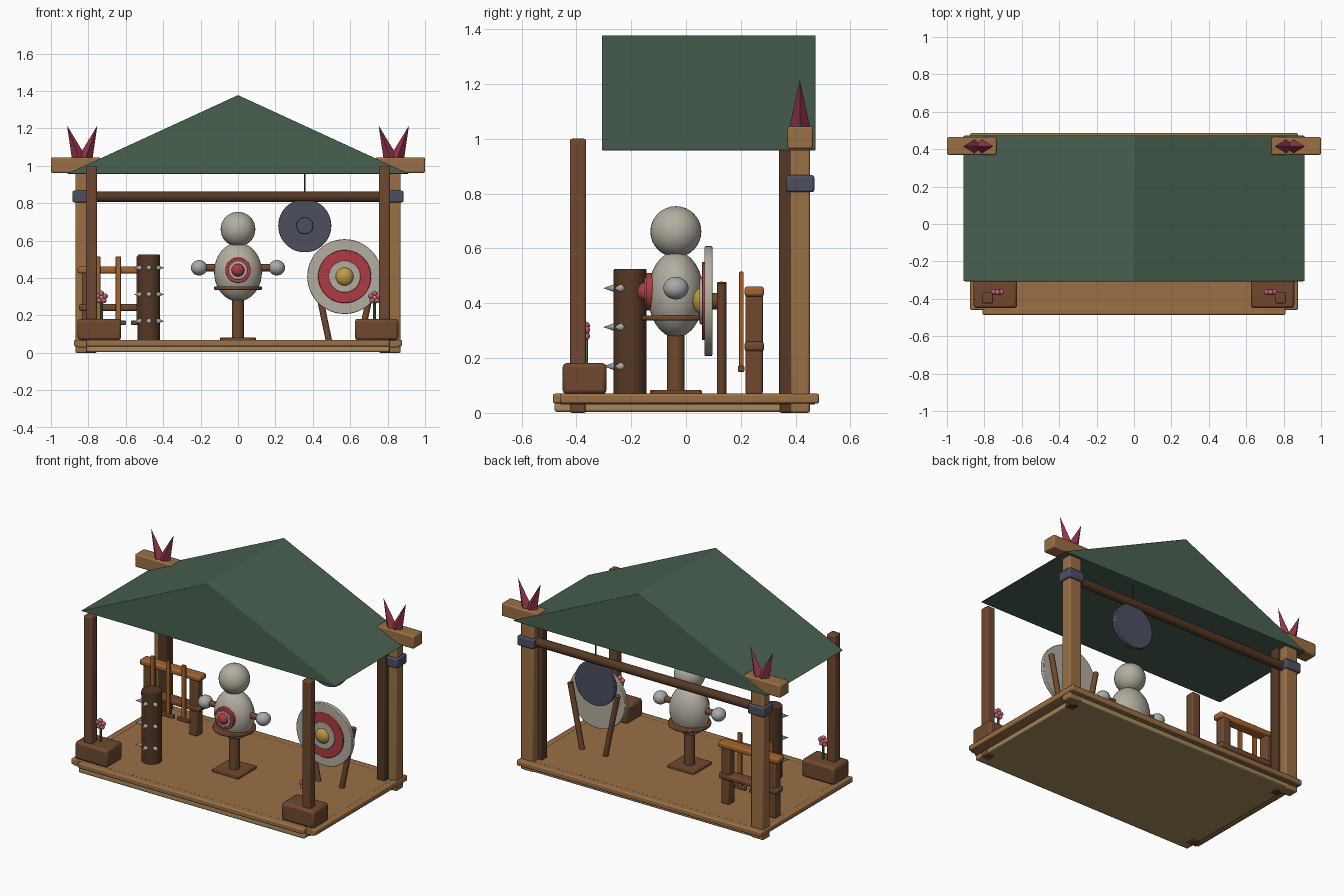
import bpy, math
from mathutils import Vector

if "Cube" in bpy.data.objects:
    bpy.data.objects.remove(bpy.data.objects["Cube"])


def lin(h):
    c = [int(h[i:i + 2], 16) / 255 for i in (0, 2, 4)]
    return [v / 12.92 if v < .04 else ((v + .055) / 1.055) ** 2.4 for v in c] + [1]


MATS = {}
for name, col in dict(wood="9A7046", tan="A58A5C", brown="70492F", dark="553825", orange="A5652F",
                      green="496150", crimson="8E3448", iron="4C4F60", steel="A9A9A9",
                      cloth="B3ADA0", red="B03A45", gold="BE9A42", pink="C0607F", leaf="4F7A3F").items():
    MATS[name] = bpy.data.materials.new(name)
    MATS[name].diffuse_color = lin(col)


def finish(name, mat, bevel=0):
    ob = bpy.context.object
    ob.name = name
    ob.data.materials.append(MATS[mat])
    if bevel:
        m = ob.modifiers.new("bevel", 'BEVEL')
        m.width, m.segments, m.limit_method = bevel, 2, 'ANGLE'
    bpy.ops.object.shade_smooth_by_angle(angle=math.radians(35))
    return ob


def box(name, mat, x, y, z, bevel=.008):
    bpy.ops.mesh.primitive_cube_add(size=1, location=[(a + b) / 2 for a, b in (x, y, z)])
    bpy.context.object.scale = [b - a for a, b in (x, y, z)]
    bpy.ops.object.transform_apply(location=False, rotation=False, scale=True)
    return finish(name, mat, bevel)


def rod(name, mat, p, q, r, r2=None, sides=32, bevel=0):
    p, q = Vector(p), Vector(q)
    bpy.ops.mesh.primitive_cone_add(vertices=sides, radius1=r, radius2=r if r2 is None else r2,
                                    depth=(q - p).length, location=(p + q) / 2)
    bpy.context.object.rotation_euler = (q - p).to_track_quat('Z', 'Y').to_euler()
    return finish(name, mat, bevel)


def ball(name, mat, loc, r, seg=32):
    bpy.ops.mesh.primitive_uv_sphere_add(segments=seg, ring_count=seg // 2, radius=1, location=loc)
    bpy.context.object.scale = r if isinstance(r, tuple) else (r, r, r)
    bpy.ops.object.transform_apply(location=False, rotation=False, scale=True)
    return finish(name, mat)


def disc(name, mat, x, z, r, y0, y1, bevel=.003):
    return rod(name, mat, (x, y0, z), (x, y1, z), r, sides=48, bevel=bevel)


def sided(s, a, b):
    return tuple(sorted((s * a, s * b)))


# Floor: lower slab, deck and edge beams
box("lower_slab", "tan", (-.81, .81), (-.48, .452), (.004, .036))
box("deck", "wood", (-.86, .86), (-.46, .47), (.03, .068), .004)
box("front_edge_beam", "wood", (-.81, .81), (-.486, -.44), (.034, .07))
box("back_edge_beam", "wood", (-.877, .877), (.44, .486), (.034, .07))

for s, side in ((-1, "left"), (1, "right")):
    box(side + "_edge_beam", "wood", sided(s, .835, .877), (-.46, .486), (.034, .07))
    # Posts with collars and overhanging beam ends
    box(side + "_front_post", "brown", sided(s, .754, .813), (-.424, -.364), (0, 1.0))
    box(side + "_inner_back_post", "dark", sided(s, .754, .813), (.34, .40), (0, .97))
    box(side + "_back_post", "wood", sided(s, .78, .87), (.38, .452), (0, .98))
    box(side + "_collar", "iron", sided(s, .77, .885), (.365, .468), (.805, .867))
    box(side + "_beam_end", "wood", sided(s, .735, 1.0), (.37, .464), (.962, 1.045))
    # Pair of crimson spikes on each beam end
    for t, k in ((-1, "inner"), (1, "outer")):
        rod(f"{side}_{k}_spike", "crimson", (s * (.833 + t * .016), .415, 1.035),
            (s * (.833 + t * .081), .415, 1.215), .039, 0, sides=4)
    # Planter with flower
    box(side + "_planter", "brown", sided(s, .625, .857), (-.45, -.29), (.068, .182), .015)
    fx, fy, fz = s * .73, -.365, .297
    rod(side + "_flower_stem", "leaf", (fx, fy, .175), (fx, fy, fz), .007, sides=8)
    ball(side + "_flower_centre", "gold", (fx, fy, fz), .014, 12)
    for i in range(5):
        a = math.radians(90 + 72 * i)
        ball(f"{side}_petal_{i}", "pink", (fx + .021 * math.cos(a), fy, fz + .021 * math.sin(a)), .015, 12)

# Gable roof: solid prism with ridge along y
me = bpy.data.meshes.new("roof")
prof = [(-.915, .957), (.915, .957), (0, 1.378)]
me.from_pydata([(x, y, z) for y in (-.307, .473) for x, z in prof], [],
               [(0, 1, 2), (5, 4, 3), (0, 3, 4, 1), (1, 4, 5, 2), (2, 5, 3, 0)])
roof = bpy.data.objects.new("roof", me)
bpy.context.collection.objects.link(roof)
bpy.ops.object.select_all(action='DESELECT')
bpy.context.view_layer.objects.active = roof
roof.select_set(True)
finish("roof", "green", .004)

# Cross beam and hanging gong
rod("cross_beam", "dark", (-.8, .415, .835), (.8, .415, .835), .028)
rod("gong_cord", "dark", (.357, .415, .80), (.357, .415, .97), .004, sides=8)
disc("gong", "iron", .357, .68, .142, .398, .425)
disc("gong_boss", "iron", .357, .68, .045, .383, .41)

# Training dummy
DY = -.037
box("dummy_base", "brown", (-.095, .095), (DY - .095, DY + .095), (.066, .083), .004)
rod("dummy_pole", "brown", (0, DY, .07), (0, DY, .35), .032)
ball("dummy_body", "cloth", (0, DY, .432), (.128, .102, .157))
ball("dummy_head", "cloth", (0, DY, .661), .093)
rod("dummy_belt", "brown", (0, DY, .337), (0, DY, .355), .128, bevel=.005)
for s, side in ((-1, "left"), (1, "right")):
    rod(side + "_arm", "brown", (s * .08, DY, .455), (s * .19, DY, .455), .019)
    ball(side + "_hand", "steel", (s * .208, DY, .455), (.044, .046, .041))
disc("chest_ring", "red", 0, .442, .068, -.146, -.10)
disc("chest_ring_inner", "cloth", 0, .442, .05, -.152, -.10)
ball("chest_bullseye", "red", (0, -.142, .442), .036)

# Archery target on two splayed legs
TX, TZ = .57, .408
disc("target_face", "cloth", TX, TZ, .2, .068, .096)
disc("target_red_ring", "red", TX, TZ, .142, .058, .09)
disc("target_inner_ring", "cloth", TX, TZ, .085, .05, .09)
ball("target_bullseye", "gold", (TX, .06, TZ), (.05, .036, .05))
for s, side in ((-1, "left"), (1, "right")):
    rod(f"target_{side}_leg", "brown", (TX + s * .083, .13, .06), (TX + s * .17, .13, .475), .017, sides=16)
rod("target_brace", "brown", (TX, .09, TZ), (TX, .12, TZ), .03)

# Spiked log
LX, LY = -.476, -.204
rod("log", "dark", (LX, LY, .06), (LX, LY, .525), .06, bevel=.004)
for i, z in enumerate((.17, .313, .455)):
    for j, deg in enumerate((-145, -90, -35)):
        d = Vector((math.cos(math.radians(deg)), math.sin(math.radians(deg)), 0))
        c = Vector((LX, LY, z))
        rod(f"log_spike_{i}_{j}", "steel", c + d * .05, c + d * .098, .017, 0, sides=12)

# Weapon rack with three practice swords
for i, x in enumerate((-.805, -.475)):
    box(f"rack_post_{i}", "brown", (x - .03, x + .03), (.217, .28), (.066, .44))
box("rack_top_rail", "orange", (-.857, -.425), (.213, .285), (.425, .461), .01)
box("rack_lower_rail", "brown", (-.85, -.43), (.213, .285), (.225, .26), .01)
for i, x in enumerate((-.75, -.64, -.53)):
    box(f"sword_{i}", "orange", (x - .014, x + .014), (.194, .21), (.165, .515), .003)
    box(f"sword_guard_{i}", "brown", (x - .042, x + .042), (.189, .213), (.15, .172), .004)

for m in bpy.data.materials:
    if m.users and not m.is_grease_pencil:
        m.use_nodes = True
        m.node_tree.nodes["Principled BSDF"].inputs["Base Color"].default_value = m.diffuse_color
